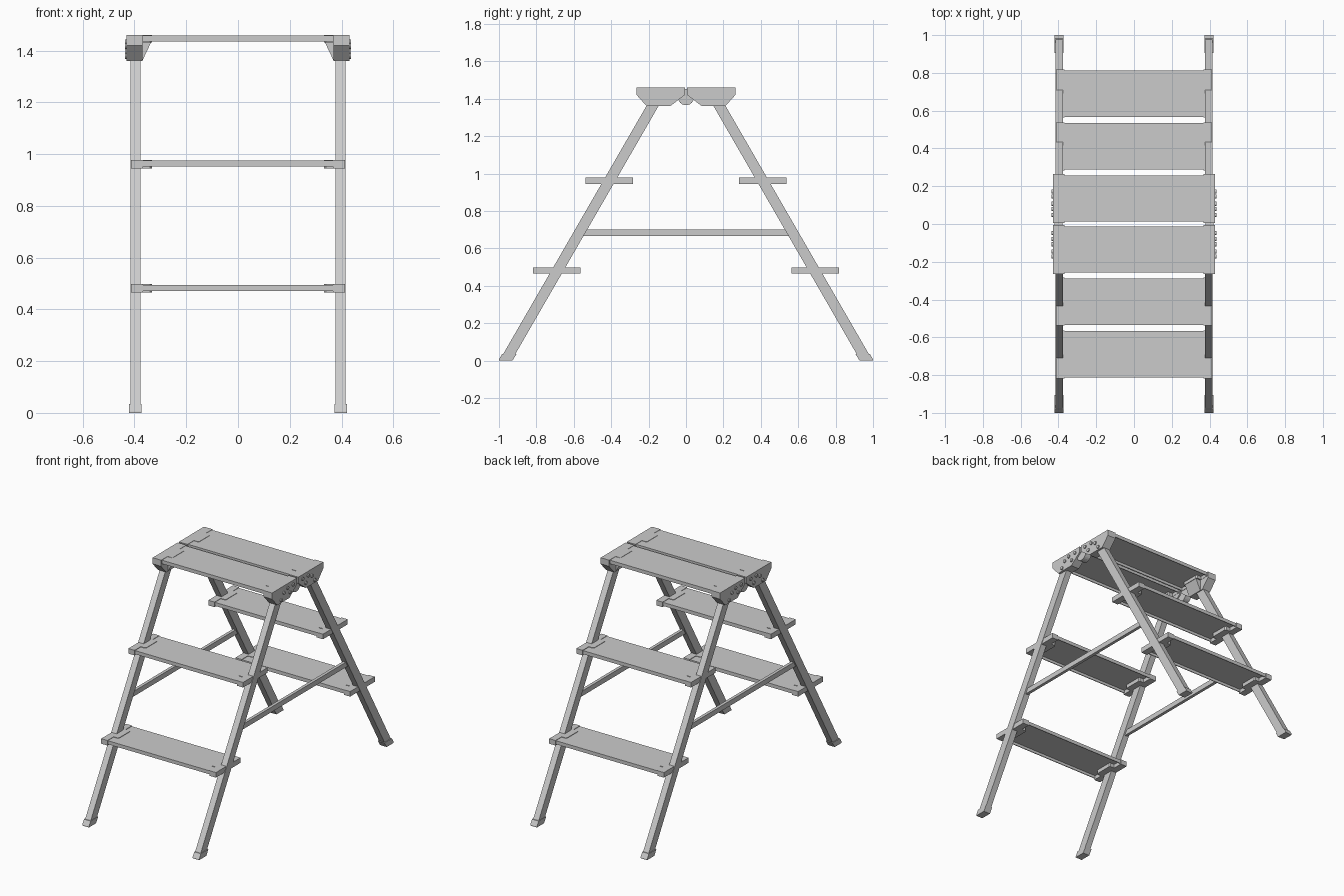
import bpy, bmesh, math
from mathutils import Matrix

if "Cube" in bpy.data.objects:
    bpy.data.objects.remove(bpy.data.objects["Cube"])


def finish(bm, name, mirror):
    bmesh.ops.recalc_face_normals(bm, faces=bm.faces)
    mesh = bpy.data.meshes.new(name)
    bm.to_mesh(mesh)
    bm.free()
    ob = bpy.data.objects.new(name, mesh)
    bpy.context.collection.objects.link(ob)
    if any(mirror):
        mod = ob.modifiers.new("mirror", 'MIRROR')
        mod.use_axis = (mirror[0], mirror[1], False)
        mod.use_mirror_merge = False
    return ob


def prism(name, pts, lo, hi, axis, mirror=(True, True)):
    """Extrude a 2D outline from lo to hi along axis (x: pts are y,z; y: x,z; z: x,y)."""
    place = {'x': lambda a, b, t: (t, a, b),
             'y': lambda a, b, t: (a, t, b),
             'z': lambda a, b, t: (a, b, t)}[axis]
    bm = bmesh.new()
    rings = [[bm.verts.new(place(a, b, t)) for a, b in pts] for t in (lo, hi)]
    n = len(pts)
    for ring in rings:
        bm.faces.new(ring)
    for i in range(n):
        j = (i + 1) % n
        bm.faces.new((rings[0][i], rings[0][j], rings[1][j], rings[1][i]))
    return finish(bm, name, mirror)


def studs(name, centres, radius, x0, x1, sides, mirror=(True, True)):
    bm = bmesh.new()
    for y, z in centres:
        m = Matrix.Translation(((x0 + x1) / 2, y, z)) @ Matrix.Rotation(math.pi / 2, 4, 'Y')
        bmesh.ops.create_cone(bm, cap_ends=True, segments=sides, radius1=radius,
                              radius2=radius, depth=x1 - x0, matrix=m)
    return finish(bm, name, mirror)


def leg_y(z):
    return 0.965 - z * math.tan(math.radians(30))


def tread(name, y, z_top):
    # Plank: shallow channel, open underneath
    h, t, d = 0.123, 0.005, 0.023
    prism(name, [(y - h, z_top - d), (y - h, z_top), (y + h, z_top), (y + h, z_top - d),
                 (y + h - t, z_top - d), (y + h - t, z_top - t),
                 (y - h + t, z_top - t), (y - h + t, z_top - d)],
          -0.373, 0.373, 'x', (False, True))


def end_outline(y, x_out, h):
    # End cap seen from above, with a tab reaching onto the plank
    return [(x_out, y - h), (x_out, y + h), (0.368, y + h), (0.368, y + 0.063),
            (0.340, y + 0.063), (0.333, y + 0.055), (0.333, y - 0.055),
            (0.340, y - 0.063), (0.368, y - 0.063), (0.368, y - h)]


# Legs and feet
w = 0.0325
prism("leg", [(leg_y(0.02) - w, 0.02), (leg_y(0.02) + w, 0.02),
              (leg_y(1.40) + w, 1.40), (leg_y(1.40) - w, 1.40)], 0.376, 0.416, 'x')
prism("foot", [(0.928, 0), (1.0, 0), (1.0, 0.006), (0.983, 0.035), (0.906, 0.035),
               (0.925, 0.004)], 0.373, 0.421, 'x')

# Lower treads with their end caps
for label, y, z in (("lower", 0.69, 0.498), ("middle", 0.411, 0.978)):
    tread(label + "_tread", y, z - 0.003)
    prism(label + "_tread_end", end_outline(y, 0.413, 0.127), z - 0.033, z, 'z')

# Top platform
tread("top_tread", 0.135, 1.458)
prism("top_tread_end", end_outline(0.135, 0.43, 0.129), 1.432, 1.46, 'z')
prism("top_bracket", [(0.006, 1.46), (0.264, 1.46), (0.264, 1.42), (0.21, 1.36),
                      (0.085, 1.36), (0.006, 1.42)], 0.37, 0.43, 'x')
prism("bracket_gusset", [(0.37, 1.36), (0.37, 1.434), (0.335, 1.434)], 0.085, 0.19, 'y')

# Hinges and bolts
studs("hinge", [(0, 1.408)], 0.043, 0.378, 0.42, 24, (True, False))
studs("bracket_bolts", [(0.048, 1.433), (0.08, 1.395), (0.107, 1.433),
                        (0.145, 1.417), (0.172, 1.379)], 0.011, 0.425, 0.437, 12)

# Side braces
prism("side_brace", [(-0.565, 0.667), (0.565, 0.667), (0.565, 0.70), (-0.565, 0.70)],
      0.386, 0.406, 'x', (True, False))
